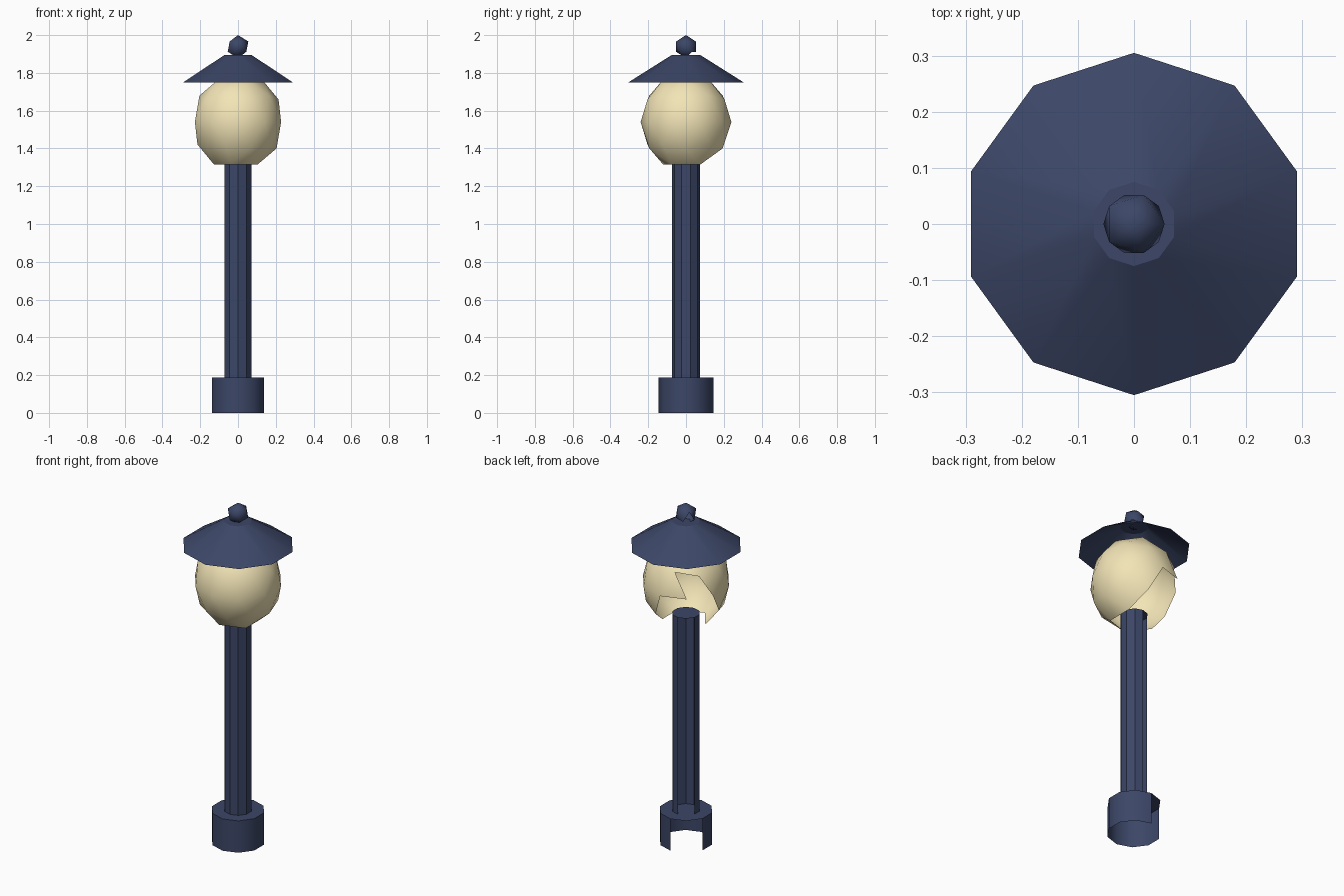
import bpy, bmesh
from math import radians, degrees, cos, sin, sqrt
from mathutils import Vector, Matrix, geometry

if "Cube" in bpy.data.objects:
    bpy.data.objects.remove(bpy.data.objects["Cube"])


def material(name, color):
    m = bpy.data.materials.new(name)
    m.diffuse_color = (*color, 1)
    m.use_nodes = True
    m.node_tree.nodes["Principled BSDF"].inputs["Base Color"].default_value = m.diffuse_color
    return m


navy = material("navy_paint", (0.045, 0.062, 0.135))
cream = material("cream_glass", (0.89, 0.78, 0.47))


def finish(bm, name, mat, angle):
    """Turn the bmesh into an object; angle None keeps flat faces."""
    me = bpy.data.meshes.new(name)
    bm.to_mesh(me)
    bm.free()
    ob = bpy.data.objects.new(name, me)
    bpy.context.collection.objects.link(ob)
    me.materials.append(mat)
    if angle:
        bpy.ops.object.select_all(action='DESELECT')
        ob.select_set(True)
        bpy.context.view_layer.objects.active = ob
        bpy.ops.object.shade_smooth_by_angle(angle=radians(angle))
    return ob


def frustum(name, r1, r2, z1, z2, angle=None, open_back=True):
    """Ten-sided part with no underside, optionally missing its two back-left sides."""
    bm = bmesh.new()
    bmesh.ops.create_cone(bm, cap_ends=True, segments=10, radius1=r1, radius2=r2,
                          depth=z2 - z1, matrix=Matrix.Translation((0, 0, (z1 + z2) / 2)))
    gap = Vector((cos(radians(126)), sin(radians(126)), 0))
    bm.normal_update()
    gone = [f for f in bm.faces if f.normal.z < -0.9
            or (open_back and f.normal.dot(gap) > 0.9)]
    bmesh.ops.delete(bm, geom=gone, context='FACES')
    return finish(bm, name, navy, angle)


def ball(name, subdiv, r, rz, z, mat, angle, gaps):
    """Icosphere; each gap lists (azimuth, height) corners whose shared faces are left out."""
    bm = bmesh.new()
    bmesh.ops.create_icosphere(bm, subdivisions=subdiv, radius=1)

    def corner(az, h):
        w = sqrt(1 - h * h)
        p = Vector((w * cos(radians(az)), w * sin(radians(az)), h))
        return min(bm.verts, key=lambda v: (v.co - p).length)

    gone = set()
    for gap in gaps:
        gone |= set.intersection(*[set(corner(*c).link_faces) for c in gap])
    bmesh.ops.delete(bm, geom=list(gone), context='FACES')
    bmesh.ops.transform(bm, verts=bm.verts,
                        matrix=Matrix.Translation((0, 0, z)) @ Matrix.Diagonal((r, r, rz, 1)))
    return finish(bm, name, mat, angle)


# Base, post and roof
frustum("base", 0.145, 0.145, 0, 0.188, 40)
frustum("post", 0.075, 0.075, 0.188, 1.35)
frustum("roof", 0.305, 0.075, 1.75, 1.895, 30, open_back=False)

# Glass globe, open around the post and at the back-left
pole = (0, -1)
ball("globe", 2, 0.24, 0.266, 1.54, cream, 40,
     [[pole], [(108, -0.851)], [(108, -0.447)], [(144, -0.526)], [(126, 0), (144, 0.447)]])

# Finial
ball("finial", 1, 0.061, 0.061, 1.939, navy, 45,
     [[pole, (108, -0.447)], [(108, -0.447), (180, -0.447)]])
